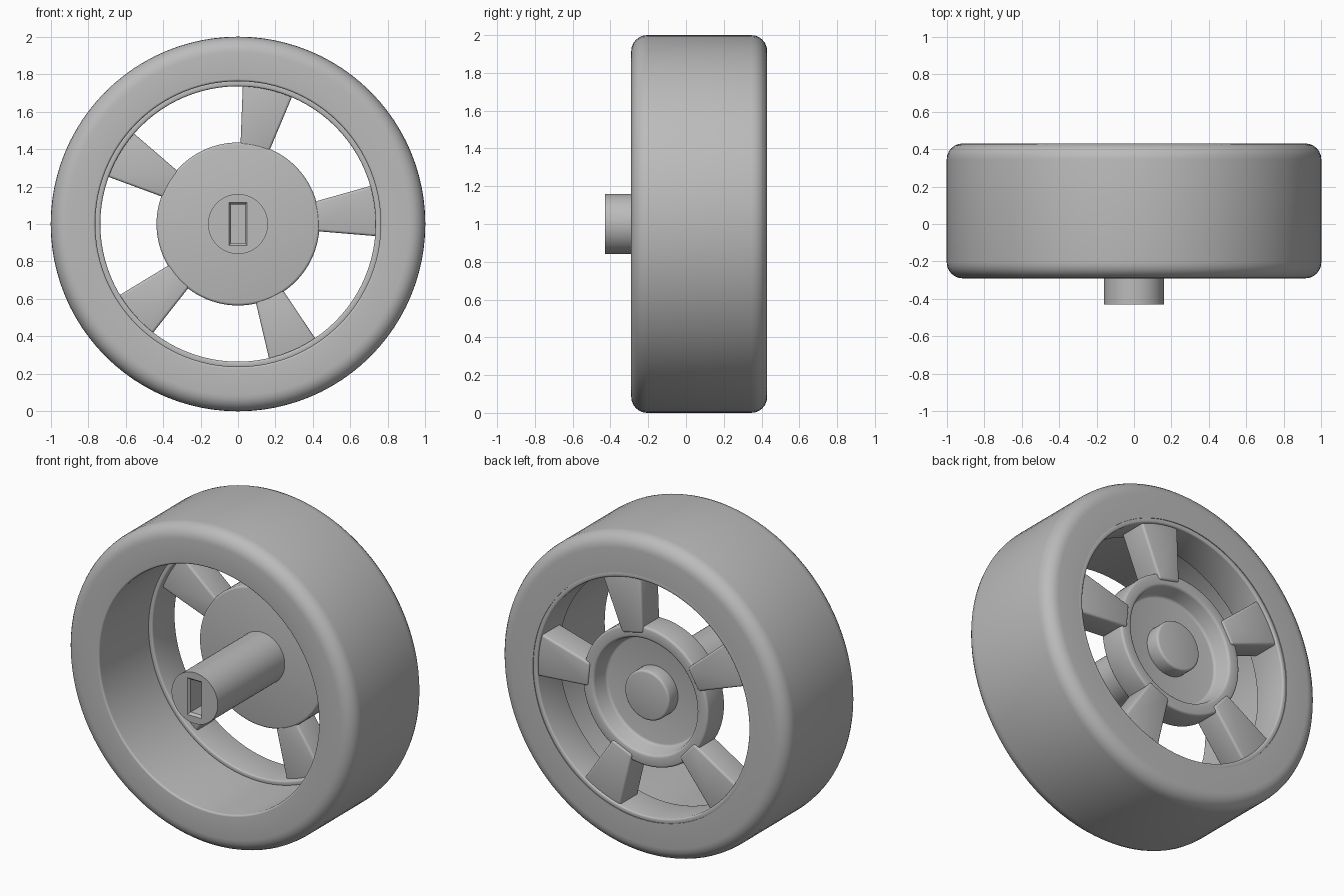
import bpy, bmesh
from math import sin, cos, pi, radians
from mathutils import Matrix

cube = bpy.data.objects.get("Cube")
if cube:
    bpy.data.objects.remove(cube, do_unlink=True)

CENTRE_Z = 1.0
grey = bpy.data.materials.new("plain_grey")
grey.use_nodes = True
grey.diffuse_color = (0.5, 0.5, 0.5, 1)
grey.node_tree.nodes["Principled BSDF"].inputs["Base Color"].default_value = (0.5, 0.5, 0.5, 1)


def finish(name, bm, bevel=0.0, limit=40):
    """Round the sharp edges, lift to the wheel centre and make the object."""
    bmesh.ops.remove_doubles(bm, verts=bm.verts, dist=1e-5)
    bmesh.ops.recalc_face_normals(bm, faces=bm.faces)
    if bevel:
        sharp = [e for e in bm.edges if e.calc_face_angle(0) > radians(limit)]
        bmesh.ops.bevel(bm, geom=sharp, offset=bevel, segments=3,
                        profile=0.5, affect='EDGES', clamp_overlap=True)
    bm.transform(Matrix.Translation((0, 0, CENTRE_Z)))
    mesh = bpy.data.meshes.new(name)
    bm.to_mesh(mesh)
    bm.free()
    ob = bpy.data.objects.new(name, mesh)
    bpy.context.collection.objects.link(ob)
    mesh.materials.append(grey)
    return ob


def smooth(ob):
    bpy.ops.object.select_all(action='DESELECT')
    ob.select_set(True)
    bpy.context.view_layer.objects.active = ob
    bpy.ops.object.shade_smooth_by_angle(angle=radians(35))


def lathe(name, profile, closed=True, bevel=0.0, steps=96):
    """Turn (radius, y) points around the wheel axis."""
    bm = bmesh.new()
    rings = [[bm.verts.new((r * cos(2 * pi * i / steps), y, r * sin(2 * pi * i / steps)))
              for i in range(steps)] for r, y in profile]
    pairs = list(zip(rings, rings[1:]))
    if closed:
        pairs.append((rings[-1], rings[0]))
    for a, b in pairs:
        for i in range(steps):
            j = (i + 1) % steps
            bm.faces.new((a[i], a[j], b[j], b[i]))
    return finish(name, bm, bevel)


def corner(r, y, radius, start):
    """Quarter-circle profile points for a rounded tyre corner."""
    return [(r + radius * cos(radians(start + 15 * k)),
             y + radius * sin(radians(start + 15 * k))) for k in range(7)]


# Tyre with wide outer rounding and a straight bore
FRONT, BACK = -0.29, 0.43
R, S = 0.085, 0.012
tyre = lathe("tyre", corner(1 - R, FRONT + R, R, -90) + corner(1 - R, BACK - R, R, 0)
             + [(0.762, BACK)] + corner(0.762 + S, FRONT + S, S, 180))
smooth(tyre)

# Thin rim lining the rear of the bore
smooth(lathe("rim", [(0.735, 0.2), (0.768, 0.2), (0.768, 0.427), (0.735, 0.427)], bevel=0.01))

# Hub: solid front disc, dished at the back
smooth(lathe("hub", [(0, 0.235), (0.435, 0.235), (0.435, 0.405), (0.36, 0.405),
                     (0.34, 0.3), (0, 0.3)], closed=False, bevel=0.014))

# Round boss in the dish
smooth(lathe("rear_boss", [(0, 0.28), (0.155, 0.28), (0.155, 0.39), (0, 0.39)],
             closed=False, bevel=0.014, steps=48))

# Five flared spokes
for n in range(5):
    bm = bmesh.new()
    outline = [(0.39, -0.074), (0.755, -0.14), (0.755, 0.14), (0.39, 0.074)]
    face = bm.faces.new([bm.verts.new((x, 0.238, z)) for x, z in outline])
    out = bmesh.ops.extrude_face_region(bm, geom=[face])
    bmesh.ops.translate(bm, vec=(0, 0.177, 0),
                        verts=[v for v in out["geom"] if isinstance(v, bmesh.types.BMVert)])
    bm.transform(Matrix.Rotation(-radians(5.5 + 72 * n), 4, 'Y'))
    smooth(finish(f"spoke_{n + 1}", bm, 0.014))

# Axle with a chamfered rectangular socket in its front end
axle = lathe("axle", [(0, -0.43), (0.16, -0.43), (0.16, 0.25), (0, 0.25)],
             closed=False, steps=64)
bm = bmesh.new()
loops = [[bm.verts.new((sx * w, y, sz * h)) for sx, sz in ((-1, -1), (1, -1), (1, 1), (-1, 1))]
         for w, h, y in ((0.055, 0.122, -0.438), (0.038, 0.103, -0.415), (0.038, 0.103, -0.1))]
bm.faces.new(loops[0])
bm.faces.new(loops[-1])
for a, b in zip(loops, loops[1:]):
    for i in range(4):
        j = (i + 1) % 4
        bm.faces.new((a[i], a[j], b[j], b[i]))
cutter = finish("socket_cutter", bm)
cutter.hide_render = True
cut = axle.modifiers.new("socket", 'BOOLEAN')
cut.operation = 'DIFFERENCE'
cut.solver = 'EXACT'
cut.object = cutter
smooth(axle)
bpy.ops.object.modifier_apply(modifier=cut.name)
bpy.data.objects.remove(cutter, do_unlink=True)
smooth(axle)
